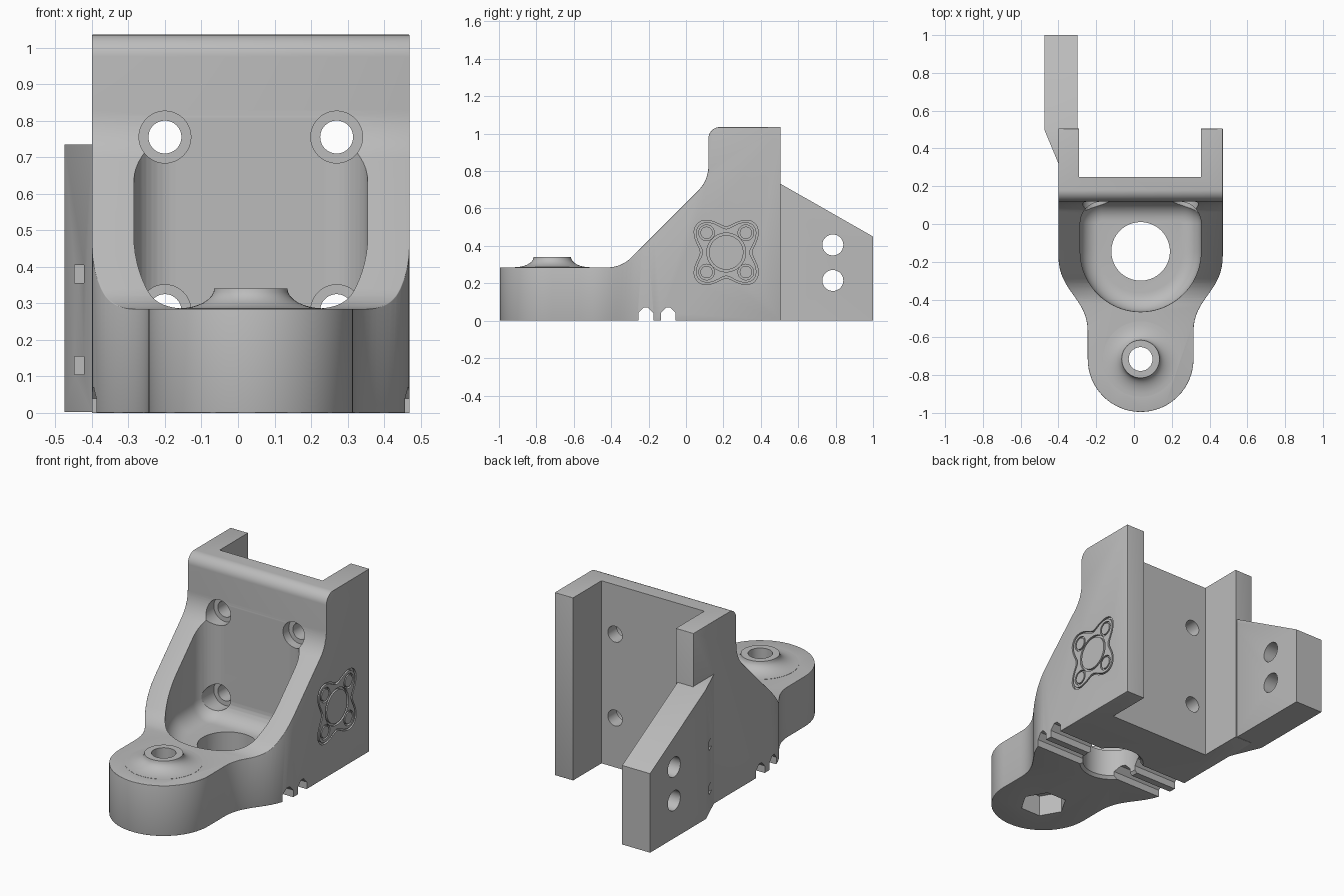
import bpy, bmesh, math
from mathutils import Vector

if "Cube" in bpy.data.objects:
    bpy.data.objects.remove(bpy.data.objects["Cube"])

grey = bpy.data.materials.new("plain_grey")
grey.use_nodes = True
GREY = (0.5, 0.5, 0.5, 1)
grey.diffuse_color = GREY
grey.node_tree.nodes["Principled BSDF"].inputs["Base Color"].default_value = GREY

CX = 0.035          # symmetry plane of the body
HOLE_Y = -0.145     # centre of the large bore
LUG_Y = -0.715      # centre of the front lug


def finish(name, bm):
    bmesh.ops.recalc_face_normals(bm, faces=bm.faces)
    mesh = bpy.data.meshes.new(name)
    bm.to_mesh(mesh)
    bm.free()
    mesh.materials.append(grey)
    ob = bpy.data.objects.new(name, mesh)
    bpy.context.collection.objects.link(ob)
    return ob


def loft(name, rings, closed=False):
    """Skin equal-length rings of points; cap the ends or close the loop."""
    bm = bmesh.new()
    rows = [[bm.verts.new(p) for p in ring] for ring in rings]
    n = len(rows[0])
    pairs = list(zip(rows, rows[1:])) + ([(rows[-1], rows[0])] if closed else [])
    for a, b in pairs:
        for i in range(n):
            j = (i + 1) % n
            bm.faces.new((a[i], a[j], b[j], b[i]))
    if not closed:
        bm.faces.new(rows[0])
        bm.faces.new(rows[-1])
    return finish(name, bm)


def place(axis, u, v, w):
    return {"x": (w, u, v), "y": (u, w, v), "z": (u, v, w)}[axis]


def prism(name, pts, axis, a, b):
    return loft(name, [[place(axis, u, v, w) for u, v in pts] for w in (a, b)])


def circle(u, v, r, n=48):
    return [(u + r * math.cos(math.tau * i / n), v + r * math.sin(math.tau * i / n)) for i in range(n)]


def box(name, x0, x1, y0, y1, z0, z1):
    return prism(name, [(x0, y0), (x1, y0), (x1, y1), (x0, y1)], "z", z0, z1)


def rounded(corners, seg=10):
    """Polygon from (u, v, fillet radius) corners."""
    out = []
    for i, (u, v, r) in enumerate(corners):
        p = Vector((u, v))
        if not r:
            out.append((u, v))
            continue
        d0 = (Vector(corners[i - 1][:2]) - p).normalized()
        d1 = (Vector(corners[(i + 1) % len(corners)][:2]) - p).normalized()
        half = d0.angle(d1) / 2
        c = p + (d0 + d1).normalized() * (r / math.sin(half))
        s, e = p + d0 * (r / math.tan(half)) - c, p + d1 * (r / math.tan(half)) - c
        for k in range(seg + 1):
            out.append(tuple(c + s.lerp(e, k / seg).normalized() * r))
    return out


def apply(ob, mod):
    bpy.context.view_layer.objects.active = ob
    bpy.ops.object.modifier_apply(modifier=mod.name)


def combine(ob, other, op="DIFFERENCE"):
    mod = ob.modifiers.new("join", "BOOLEAN")
    mod.operation, mod.solver, mod.object = op, "EXACT", other
    apply(ob, mod)
    bpy.data.objects.remove(other)


# Body outline from above: lug arc, S-curve, straight flank, mirrored
right = [(0.28 * math.sin(a), LUG_Y - 0.28 * math.cos(a)) for a in [math.pi / 2 * i / 16 for i in range(17)]]
ctrl = [Vector(p) for p in ((0.28, -0.57), (0.28, -0.39), (0.435, -0.36), (0.435, -0.17))]
for i in range(17):
    t = i / 16
    p = sum((c * math.comb(3, k) * t**k * (1 - t)**(3 - k) for k, c in enumerate(ctrl)), Vector((0, 0)))
    right.append(tuple(p))
right.append((0.435, 0.505))
outline = [(CX + x, y) for x, y in right] + [(CX - x, y) for x, y in reversed(right[1:])]

# Body: outline cut to the sloping side profile, edges eased
body = prism("bracket_body", outline, "z", 0, 1.2)
side = rounded([(-1.1, -0.1, 0), (0.7, -0.1, 0), (0.7, 1.035, 0), (0.12, 1.035, 0.06),
                (0.12, 0.75, 0.19), (-0.345, 0.285, 0.18), (-1.1, 0.285, 0)])
combine(body, prism("side_profile", side, "x", -1, 1), "INTERSECT")
ease = body.modifiers.new("ease", "BEVEL")
ease.width, ease.segments, ease.limit_method, ease.angle_limit = 0.012, 3, "ANGLE", math.radians(50)
apply(body, ease)

# Flared boss on the lug
flare = [(0.2, 0.25), (0.2, 0.286)]
flare += [(0.2 - 0.1 * math.sin(a), 0.341 - 0.055 * math.cos(a)) for a in [math.pi / 2 * i / 8 for i in range(1, 9)]]
combine(body, loft("boss", [[(x, y, z) for x, y in circle(CX, LUG_Y, r)] for r, z in flare]), "UNION")


# Rounded pocket with a filleted floor
def pocket_ring(d, z):
    w, back, r = 0.32 - d, 0.119 - d, 0.115 - d
    half = [(w * math.sin(a), HOLE_Y - w * math.cos(a)) for a in [math.pi / 2 * i / 20 for i in range(21)]]
    half += [(w - r + r * math.cos(a), back - r + r * math.sin(a)) for a in [math.pi / 2 * i / 10 for i in range(11)]]
    full = half + [(-x, y) for x, y in reversed(half[1:])]
    return [(CX + x, y, z) for x, y in full]


arc = [math.pi / 2 * i / 8 for i in range(9)]
rings = [pocket_ring(0.1 * (1 - math.sin(a)), 0.17 + 0.1 * (1 - math.cos(a))) for a in arc]
combine(body, loft("pocket", rings + [pocket_ring(0, 1.2)]))

# Rear channel
combine(body, box("channel", -0.29, 0.355, 0.25, 0.8, -0.1, 1.3))

# Large bore with a chamfered lower rim, lug bore and hexagonal nut pocket
bore = [(0.18, -0.01), (0.155, 0.015), (0.155, 0.4)]
combine(body, loft("bore", [[(x, y, z) for x, y in circle(CX, HOLE_Y, r, 64)] for r, z in bore]))
combine(body, prism("lug_bore", circle(CX, LUG_Y, 0.063), "z", 0.05, 0.5))
combine(body, prism("nut_pocket", circle(CX, LUG_Y, 0.125, 6), "z", -0.1, 0.12))

# Four counterbored mounting holes through the back plate
for x in (CX - 0.235, CX + 0.235):
    for z in (0.28, 0.755):
        combine(body, prism("counterbore", circle(x, z, 0.071), "y", 0.0, 0.17))
        combine(body, prism("screw_hole", circle(x, z, 0.045), "y", 0.1, 0.3))

# Two peaked grooves across the underside
for y in (-0.215, -0.095):
    gable = [(y - 0.04, -0.1), (y + 0.04, -0.1), (y + 0.04, 0.04), (y + 0.012, 0.07), (y - 0.012, 0.07), (y - 0.04, 0.04)]
    combine(body, prism("groove", gable, "x", -1, 1))


# Engraved ornament on the left flank
def engrave(u, v, radius, width=0.012, n=64):
    face = CX + 0.435
    ring = []
    for i in range(n):
        a = math.tau * i / n
        ring.append([(x, u + r * math.cos(a), v + r * math.sin(a))
                     for r, x in ((radius(a), face + 0.02), (radius(a), face - 0.012),
                                  (radius(a) - width, face - 0.012), (radius(a) - width, face + 0.02))])
    combine(body, loft("engraving", ring, closed=True))


EY, EZ = 0.215, 0.365
engrave(EY, EZ, lambda a: 0.178 - 0.04 * math.cos(4 * a))
engrave(EY, EZ, lambda a: 0.104)
for sy in (-1, 1):
    for sz in (-1, 1):
        engrave(EY + sy * 0.105, EZ + sz * 0.105, lambda a: 0.042, 0.009, 24)

# Side fin behind the right flank
plan = [(-0.475, 0.5), (-0.4, 0.32), (-0.35, 0.32), (-0.3, 0.45), (-0.3, 1.0), (-0.475, 1.0)]
fin = prism("side_fin", plan, "z", 0.002, 1)
slope = rounded([(0.2, -0.1, 0), (1.1, -0.1, 0), (1.1, 0.393, 0), (0.5, 0.735, 0), (0.2, 0.735, 0)])
combine(fin, prism("fin_slope", slope, "x", -1, 1), "INTERSECT")
for z in (0.215, 0.405):
    combine(fin, prism("fin_hole", circle(0.785, z, 0.056), "x", -1, 0))
for z in (0.13, 0.38):
    combine(fin, box("fin_slot", -0.447, -0.422, 0.2, 0.6, z - 0.025, z + 0.025))

# Smooth shading with sharp edges kept
for ob in (body, fin):
    bpy.ops.object.select_all(action="DESELECT")
    ob.select_set(True)
    bpy.context.view_layer.objects.active = ob
    bpy.ops.object.shade_smooth_by_angle(angle=math.radians(30))
